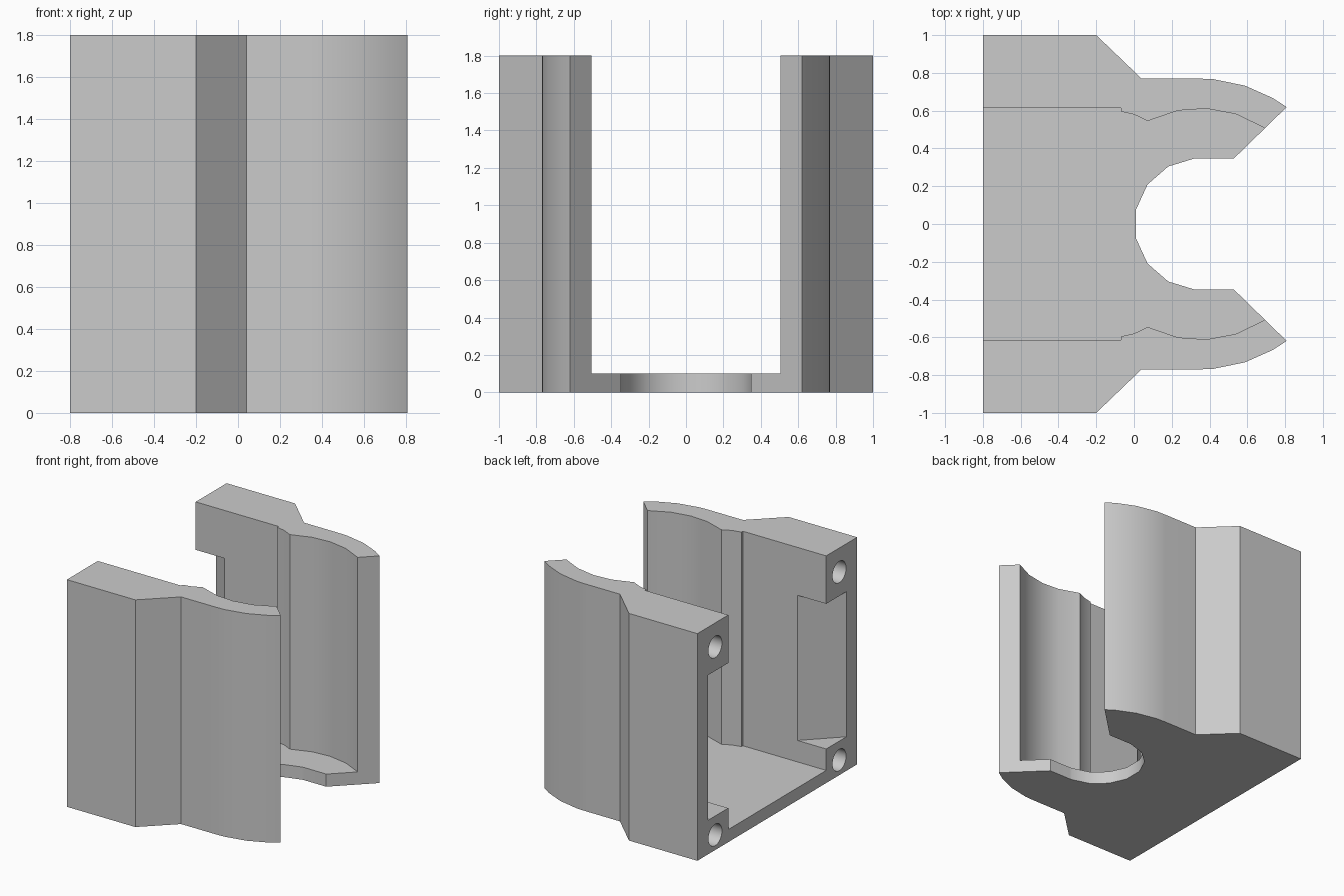
import bpy
from math import radians, sin, cos
from mathutils import Matrix

if "Cube" in bpy.data.objects:
    bpy.data.objects.remove(bpy.data.objects["Cube"], do_unlink=True)

HEIGHT = 1.8
FLOOR = 0.1
BORE_X = 0.35  # shared centre of the three arcs


def arc(radius, angles):
    return [(BORE_X + radius * cos(radians(a)), radius * sin(radians(a))) for a in angles]


def mirrored(half):
    """Close a half outline across y = 0."""
    return half + [(x, -y) for x, y in reversed(half)]


def prism(name, outline, z0, z1):
    n = len(outline)
    verts = [(x, y, z) for z in (z0, z1) for x, y in outline]
    faces = [tuple(range(n)), tuple(range(n, 2 * n))]
    faces += [(i, (i + 1) % n, n + (i + 1) % n, n + i) for i in range(n)]
    mesh = bpy.data.meshes.new(name)
    mesh.from_pydata(verts, [], faces)
    obj = bpy.data.objects.new(name, mesh)
    bpy.context.collection.objects.link(obj)
    bpy.context.view_layer.objects.active = obj
    obj.select_set(True)
    bpy.ops.object.mode_set(mode='EDIT')
    bpy.ops.mesh.select_all(action='SELECT')
    bpy.ops.mesh.normals_make_consistent(inside=False)
    bpy.ops.object.mode_set(mode='OBJECT')
    obj.select_set(False)
    return obj


def cut(target, cutter):
    mod = target.modifiers.new("cut", 'BOOLEAN')
    mod.operation = 'DIFFERENCE'
    mod.solver = 'EXACT'
    mod.object = cutter
    bpy.context.view_layer.objects.active = target
    bpy.ops.object.modifier_apply(modifier=mod.name)
    bpy.data.objects.remove(cutter, do_unlink=True)


grey = bpy.data.materials.new("light grey")
grey.use_nodes = True
colour = (0.6, 0.6, 0.6, 1)
grey.diffuse_color = colour
grey.node_tree.nodes["Principled BSDF"].inputs["Base Color"].default_value = colour

# Body: full outline with curved jaws and a round notch
outer = [(-0.8, 1), (-0.2, 1), (0.04, 0.77), (0.34, 0.77)]
outer += arc(0.77, (84.8, 72, 60, 53.5))
outer += [(0.53, 0.348), (0.34, 0.348)]
outer += arc(0.348, (95, 119, 143, 167.5))
body = prism("clamp_body", mirrored(outer), 0, HEIGHT)
body.data.materials.append(grey)

# Cavity between the two walls, above the floor
inner = [(-1, 0.613), (-0.07, 0.613), (-0.07, 0.595), (0, 0.58)]
inner += arc(0.612, (117, 101, 87, 72, 56.5, 45)) + [(1, 0.43)]
cut(body, prism("cavity_cutter", mirrored(inner), FLOOR, 2))

for side in (1, -1):
    # Slanted pocket at the rear end of each wall
    pocket = [(-0.85, 0.915), (-0.5, 0.565), (-0.85, 0.565)]
    cut(body, prism("pocket_cutter", [(x, side * y) for x, y in pocket], 0.27, 1.42))
    # Screw holes above and below the pocket
    for z in (0.12, 1.61):
        bpy.ops.mesh.primitive_cylinder_add(vertices=32, radius=0.085, depth=0.8)
        hole = bpy.context.object
        hole.name = "hole_cutter"
        hole.matrix_world = (Matrix.Translation((-0.8, side * 0.777, z))
                             @ Matrix.Rotation(radians(90), 4, 'Y'))
        cut(body, hole)

# Smooth arcs, crisp corners
bpy.ops.object.select_all(action='DESELECT')
body.select_set(True)
bpy.context.view_layer.objects.active = body
bpy.ops.object.shade_smooth_by_angle(angle=radians(25))
